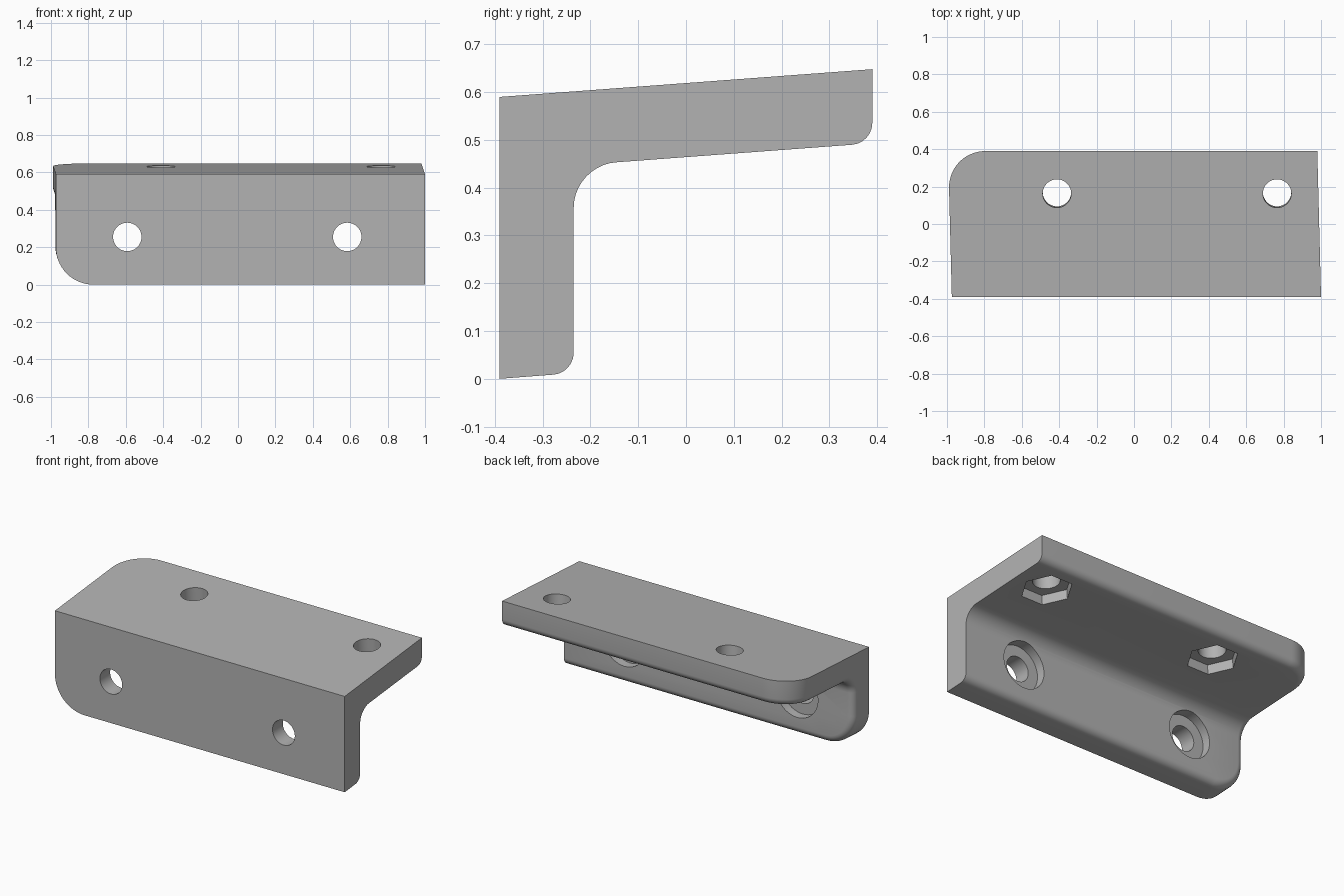
import bpy, bmesh, math
from mathutils import Matrix, Vector

cube = bpy.data.objects.get("Cube")
if cube:
    bpy.data.objects.remove(cube, do_unlink=True)

SLOPE = 0.0744                 # tilt of the upper flange
TILT = math.atan(SLOPE)
HALF = 0.987                   # half length
SKEW = -0.0256                 # ends lean with depth
FRONT, BACK, INNER = -0.39, 0.39, -0.235
HOLE, RECESS = 0.076, 0.142


def top_z(y):
    return 0.59 + SLOPE * (y - FRONT)


def under_z(y):
    return top_z(y) - 0.155


grey = bpy.data.materials.new("plain grey")
grey.use_nodes = True
grey.diffuse_color = (0.45, 0.45, 0.45, 1)
grey.node_tree.nodes["Principled BSDF"].inputs["Base Color"].default_value = (0.45, 0.45, 0.45, 1)


def add_object(name, bm):
    bmesh.ops.recalc_face_normals(bm, faces=bm.faces[:])
    mesh = bpy.data.meshes.new(name)
    bm.to_mesh(mesh)
    bm.free()
    mesh.materials.append(grey)
    ob = bpy.data.objects.new(name, mesh)
    bpy.context.collection.objects.link(ob)
    return ob


# Angle profile, extruded lengthwise with leaning ends
profile = [(FRONT, 0), (FRONT, top_z(FRONT)), (BACK, top_z(BACK)),
           (BACK, under_z(BACK)), (INNER, under_z(INNER)), (INNER, 0.012)]
bm = bmesh.new()
rings = [[bm.verts.new((side * HALF + 0.003 + SKEW * y, y, z)) for y, z in profile]
         for side in (-1, 1)]
for ring in rings:
    bm.faces.new(ring)
count = len(profile)
for i in range(count):
    j = (i + 1) % count
    bm.faces.new((rings[0][i], rings[0][j], rings[1][j], rings[1][i]))
bmesh.ops.recalc_face_normals(bm, faces=bm.faces[:])


def round_edges(edges, radius, segments):
    bmesh.ops.bevel(bm, geom=edges, offset=radius, offset_type='OFFSET',
                    segments=segments, profile=0.5, affect='EDGES', clamp_overlap=False)


# Large rounded corners at the right end, and the fillet between the flanges
right, left = rings
corners = [bm.edges.get((right[0], right[5])), bm.edges.get((right[2], right[3]))]
inside = [bm.edges.get((right[4], left[4]))]
round_edges(corners, 0.2, 14)
round_edges(inside, 0.088, 10)

# Soft inner rim that follows the corners; the left end stays sharp
bm.normal_update()


def is_inner(v):
    return v.co.y > FRONT + 0.02 and v.co.z < top_z(v.co.y) - 0.02


def on_left_end(v):
    return v.co.x > HALF + SKEW * v.co.y - 0.01


rim = [e for e in bm.edges
       if all(is_inner(v) for v in e.verts)
       and not all(on_left_end(v) for v in e.verts)
       and e.calc_face_angle(0) > math.radians(60)]
round_edges(rim, 0.042, 6)
bracket = add_object("angle_bracket", bm)


def cut(name, location, tilt, radius, depth, sides):
    """Subtract a prism centred at location, its axis tilted about x."""
    bm = bmesh.new()
    place = Matrix.Translation(Vector(location)) @ Matrix.Rotation(tilt, 4, 'X')
    bmesh.ops.create_cone(bm, cap_ends=True, segments=sides, radius1=radius,
                          radius2=radius, depth=depth, matrix=place)
    # a hexagon has two corners pointing along x
    if sides == 6:
        points = [place @ Vector((radius * math.cos(k * math.pi / 3),
                                  radius * math.sin(k * math.pi / 3), h))
                  for h in (-depth / 2, depth / 2) for k in range(6)]
        bm.clear()
        bmesh.ops.convex_hull(bm, input=[bm.verts.new(p) for p in points])
    cutter = add_object(name, bm)
    cutter.hide_render = True
    mod = bracket.modifiers.new(name, 'BOOLEAN')
    mod.operation = 'DIFFERENCE'
    mod.solver = 'EXACT'
    mod.object = cutter
    bpy.context.view_layer.objects.active = bracket
    bpy.ops.object.modifier_apply(modifier=name)
    bpy.data.objects.remove(cutter, do_unlink=True)


# Front flange: bolt holes with round counterbores behind
for x in (-0.592, 0.584):
    cut("bolt_hole", (x, -0.3, 0.255), math.pi / 2, HOLE, 0.6, 48)
    cut("counterbore", (x, INNER, 0.255), math.pi / 2, RECESS, 0.11, 48)

# Upper flange: tilted bolt holes with hexagonal nut pockets below
for x in (-0.412, 0.765):
    y = 0.163
    cut("bolt_hole", (x, y, top_z(y)), TILT, HOLE, 0.6, 48)
    y += 0.155 * SLOPE
    cut("nut_pocket", (x, y, under_z(y)), TILT, 0.145, 0.12, 6)

bpy.ops.object.select_all(action='DESELECT')
bracket.select_set(True)
bpy.context.view_layer.objects.active = bracket
bpy.ops.object.shade_smooth_by_angle(angle=math.radians(30))
